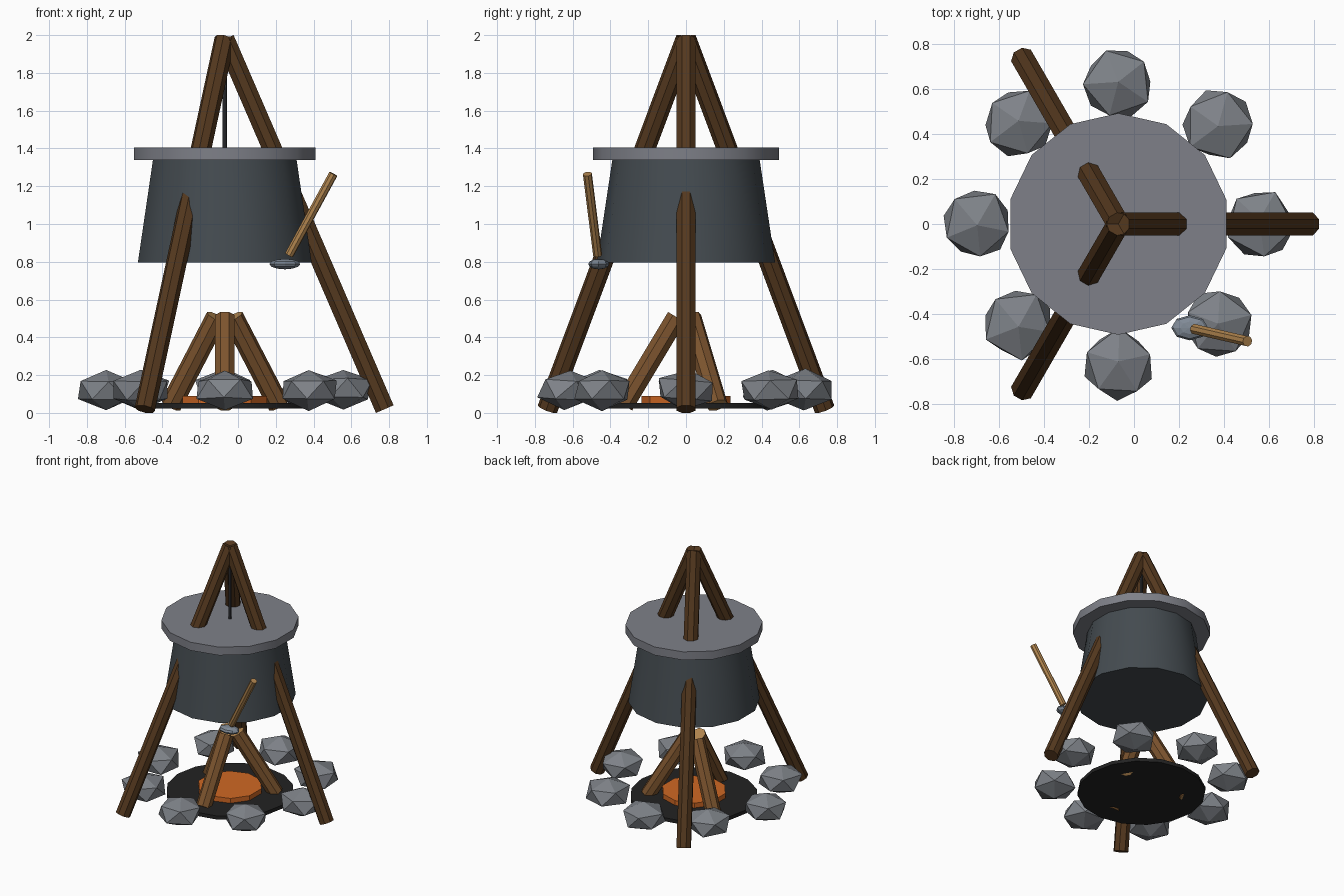
import bpy, bmesh, math, random
from math import sin, cos, radians
from mathutils import Vector, Matrix

random.seed(4)
if "Cube" in bpy.data.objects:
    bpy.data.objects.remove(bpy.data.objects["Cube"], do_unlink=True)

CX = -0.07  # axis of the fire and tripod


def material(name, rgb):
    """Flat material from 0-255 display values."""
    lin = [((c / 255 + 0.055) / 1.055) ** 2.4 for c in rgb]
    mat = bpy.data.materials.new(name)
    mat.use_nodes = True
    mat.diffuse_color = (*lin, 1)
    mat.node_tree.nodes["Principled BSDF"].inputs["Base Color"].default_value = (*lin, 1)
    return mat


DARK_WOOD = material("dark wood", (84, 56, 30))
LOG_WOOD = material("log wood", (124, 84, 46))
PALE_WOOD = material("pale wood", (176, 132, 78))
IRON = material("cast iron", (68, 75, 80))
LID_GREY = material("lid grey", (126, 128, 136))
STONE = material("stone", (126, 130, 136))
CHARCOAL = material("charcoal", (34, 34, 34))
EMBER = material("ember orange", (208, 104, 36))
STEEL = material("steel", (128, 138, 150))
ROD_IRON = material("dark iron", (48, 50, 54))


def finish(name, bm, mats, smooth=False):
    mesh = bpy.data.meshes.new(name)
    bm.to_mesh(mesh)
    bm.free()
    for m in mats:
        mesh.materials.append(m)
    ob = bpy.data.objects.new(name, mesh)
    bpy.context.collection.objects.link(ob)
    if smooth:
        bpy.ops.object.select_all(action="DESELECT")
        ob.select_set(True)
        bpy.context.view_layer.objects.active = ob
        bpy.ops.object.shade_smooth_by_angle(angle=radians(30))
    return ob


def drum(name, z0, z1, r0, r1, sides, mat, smooth=True):
    """Upright tapered cylinder on the fire axis."""
    bm = bmesh.new()
    bmesh.ops.create_cone(bm, cap_ends=True, segments=sides, radius1=r0, radius2=r1,
                          depth=z1 - z0, matrix=Matrix.Translation((CX, 0, (z0 + z1) / 2)))
    finish(name, bm, [mat], smooth)


def beam(name, p, q, r, mats, sides=8):
    """Straight stick from p to q; a second material colours its cut ends."""
    p, q = Vector(p), Vector(q)
    bm = bmesh.new()
    turn = Matrix.Rotation(math.pi / sides, 4, "Z")
    aim = (q - p).to_track_quat("Z", "Y").to_matrix().to_4x4()
    bmesh.ops.create_cone(bm, cap_ends=True, segments=sides, radius1=r, radius2=r,
                          depth=(q - p).length,
                          matrix=Matrix.Translation((p + q) / 2) @ aim @ turn)
    if len(mats) > 1:
        for f in bm.faces:
            f.material_index = int(len(f.verts) > 4)
    finish(name, bm, mats)


def around(radius, degrees, z):
    a = radians(degrees)
    return (CX + radius * cos(a), radius * sin(a), z)


# Tripod poles and leaning logs
for i in range(3):
    beam(f"tripod_pole_{i + 1}", around(0.847, 120 * i, 0.02), around(0, 0, 1.98),
         0.055, [DARK_WOOD])
    a = 30 + 120 * i
    beam(f"fire_log_{i + 1}", around(0.33, a, 0.04), around(0.05, a, 0.507),
         0.057, [LOG_WOOD, PALE_WOOD])

# Pot, lid and hanging rod
drum("pot_body", 0.795, 1.34, 0.472, 0.39, 14, IRON)
drum("pot_lid", 1.34, 1.405, 0.493, 0.493, 14, LID_GREY)
drum("hanging_rod", 1.38, 1.96, 0.012, 0.012, 8, ROD_IRON)

# Ash bed and embers
drum("ash_bed", 0.024, 0.052, 0.46, 0.46, 16, CHARCOAL)
drum("embers", 0.045, 0.09, 0.235, 0.235, 10, EMBER, False)

# Ring of faceted stones
for i in range(8):
    bm = bmesh.new()
    bmesh.ops.create_icosphere(bm, subdivisions=1, radius=1)
    for v in bm.verts:
        v.co *= random.uniform(0.93, 1.05)
    spin = Matrix.Rotation(random.uniform(0, 6.28), 4, "Z")
    tilt = Matrix.Rotation(random.uniform(-0.15, 0.15), 4, "X")
    place = Matrix.Translation(around(0.628, 45 * i, 0.122))
    bm.transform(place @ Matrix.Diagonal((0.17, 0.17, 0.11, 1)) @ tilt @ spin)
    finish(f"ring_stone_{i + 1}", bm, [STONE])

# Ladle
beam("ladle_handle", (0.27, -0.468, 0.835), (0.505, -0.522, 1.265), 0.024, [PALE_WOOD])
bm = bmesh.new()
bmesh.ops.create_uvsphere(bm, u_segments=8, v_segments=6, radius=1)
bm.transform(Matrix.Translation((0.248, -0.462, 0.788)) @ Matrix.Diagonal((0.082, 0.056, 0.028, 1)))
finish("ladle_bowl", bm, [STEEL])
